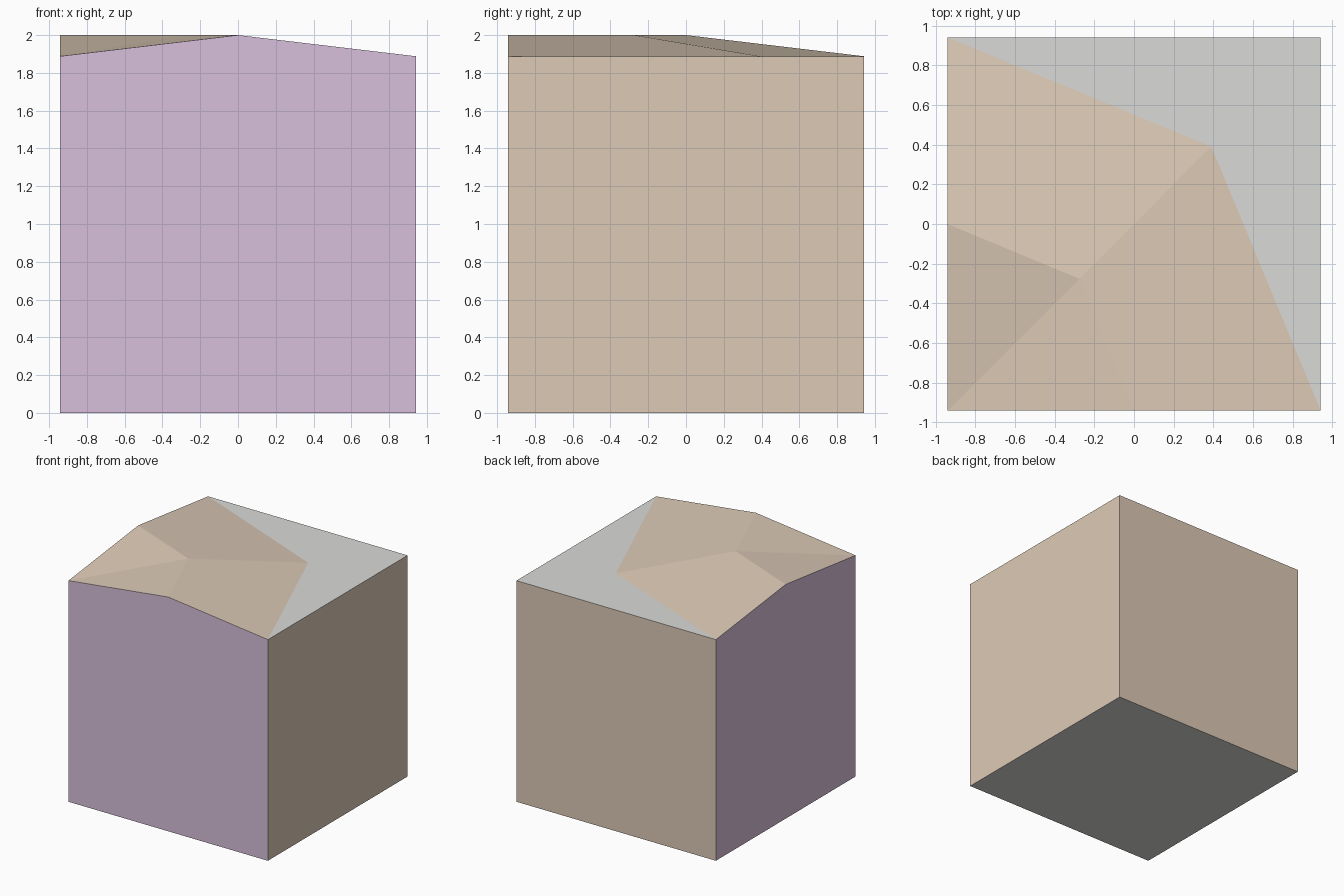
import bpy, bmesh, math
from mathutils import Vector

default = bpy.data.objects.get("Cube")
if default:
    bpy.data.objects.remove(default, do_unlink=True)

HALF = 0.942           # half the block width
EAVE, RIDGE = 1.888, 2.0


def material(name, rgb):
    mat = bpy.data.materials.new(name)
    mat.use_nodes = True
    colour = (*rgb, 1.0)
    mat.diffuse_color = colour
    mat.node_tree.nodes["Principled BSDF"].inputs["Base Color"].default_value = colour
    return mat


tan = material("tan", (0.72, 0.59, 0.47))
lilac = material("lilac", (0.69, 0.53, 0.71))
grey = material("pale_grey", (0.70, 0.70, 0.68))
TAN, LILAC, GREY = range(3)


def finish(name, bm):
    mesh = bpy.data.meshes.new(name)
    bm.to_mesh(mesh)
    bm.free()
    for mat in (tan, lilac, grey):
        mesh.materials.append(mat)
    obj = bpy.data.objects.new(name, mesh)
    bpy.context.collection.objects.link(obj)
    return obj


# Wall block: grey caps, lilac front and right walls, tan on the other two
bm = bmesh.new()
bmesh.ops.create_cube(bm, size=1)
bmesh.ops.scale(bm, vec=(2 * HALF, 2 * HALF, EAVE), verts=bm.verts)
bmesh.ops.translate(bm, vec=(0, 0, EAVE / 2), verts=bm.verts)
bm.normal_update()
for face in bm.faces:
    n = face.normal
    if abs(n.z) > 0.5:
        face.material_index = GREY
    else:
        face.material_index = LILAC if n.x + n.y < 0 else TAN
finish("wall_block", bm)

# Corner roof: ridge and inner eave turn on the diagonal, each arm tapering
taper = math.tan(math.radians(22.5))
turn = HALF * (1 - taper) / (1 + taper)              # inner eave corner
ridge_turn = -HALF * taper / (1 + taper)             # ridge corner
corner = Vector((-HALF, -HALF, EAVE))
gable_top = Vector((0, -HALF, RIDGE))
far_end = Vector((HALF, -HALF, EAVE))
inner = Vector((turn, turn, EAVE))
bend = Vector((ridge_turn, ridge_turn, RIDGE))
arm = [
    ((corner, gable_top, bend), TAN),                # outer slope
    ((gable_top, far_end, inner, bend), TAN),        # inner slope
    ((corner, far_end, gable_top), LILAC),           # gable wall
]

bm = bmesh.new()
for mirrored in (False, True):
    for points, index in arm:
        if mirrored:  # reflect across the diagonal, keeping faces outward
            points = [Vector((p.y, p.x, p.z)) for p in reversed(points)]
        face = bm.faces.new([bm.verts.new(p) for p in points])
        face.material_index = index
bmesh.ops.remove_doubles(bm, verts=bm.verts, dist=0.0001)
finish("corner_roof", bm)
